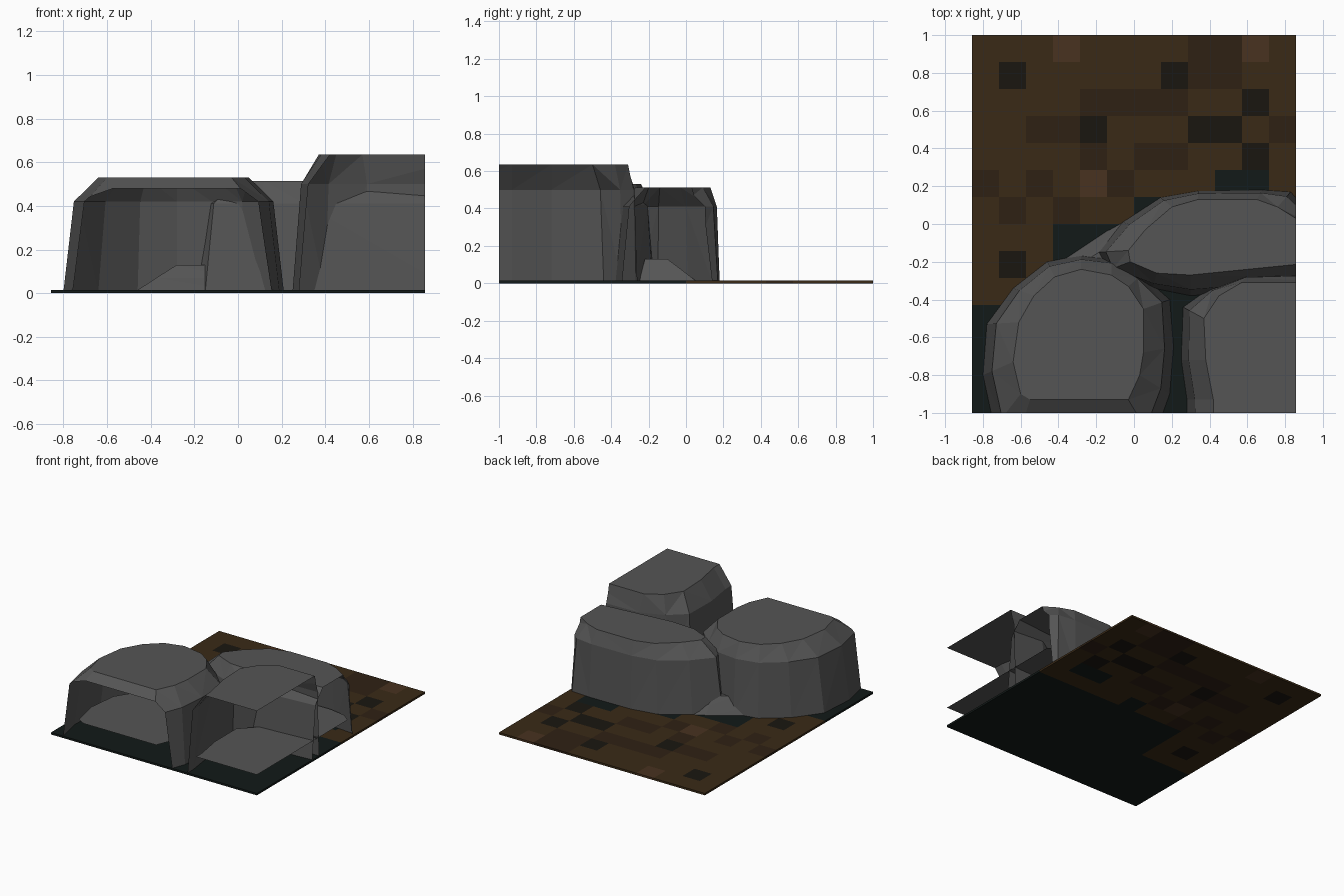
import bpy, bmesh
from mathutils import Vector

if "Cube" in bpy.data.objects:
    bpy.data.objects.remove(bpy.data.objects["Cube"])

HX, HY, SLAB = 0.857, 1.0, 0.015


def material(name, rgb):
    m = bpy.data.materials.new(name)
    m.diffuse_color = (*rgb, 1)
    m.use_nodes = True
    m.node_tree.nodes["Principled BSDF"].inputs["Base Color"].default_value = m.diffuse_color
    return m


ROCK = material("dark_stone", (0.09, 0.09, 0.09))
SOIL = [material("soil_brown", (0.042, 0.023, 0.008)),
        material("soil_mid", (0.028, 0.015, 0.007)),
        material("soil_dark", (0.010, 0.008, 0.005)),
        material("soil_damp", (0.006, 0.010, 0.009)),
        material("soil_light", (0.065, 0.032, 0.014))]


def finish(name, bm, mats):
    mesh = bpy.data.meshes.new(name)
    bm.to_mesh(mesh)
    bm.free()
    for m in mats:
        mesh.materials.append(m)
    ob = bpy.data.objects.new(name, mesh)
    bpy.context.collection.objects.link(ob)
    return ob


def clip(bm):
    # The tile border cuts the boulders open at the front and right
    for co, no in (((0, -HY, 0), (0, -1, 0)), ((HX, 0, 0), (1, 0, 0))):
        geom = bm.verts[:] + bm.edges[:] + bm.faces[:]
        bmesh.ops.bisect_plane(bm, geom=geom, plane_co=co, plane_no=no, clear_outer=True)


def boulder(name, base, top, mid_z, top_z, mid_t=0.3, floor_t=None):
    """Loft base outline -> shoulder -> flat top, with an inner floor."""
    def ring(bm, t, z):
        return [bm.verts.new(Vector((*b, z)).lerp(Vector((*c, z)), t))
                for b, c in zip(base, top)]
    bm = bmesh.new()
    rings = [ring(bm, 0, SLAB * 0.5), ring(bm, mid_t, mid_z), ring(bm, 1, top_z)]
    n = len(base)
    for lo, hi in zip(rings, rings[1:]):
        for i in range(n):
            j = (i + 1) % n
            bm.faces.new((lo[i], lo[j], hi[j], hi[i]))
    bm.faces.new(rings[-1])
    if floor_t is not None:
        bm.faces.new(ring(bm, floor_t, 0.155))
    bmesh.ops.triangulate(bm, faces=bm.faces[:])
    bmesh.ops.recalc_face_normals(bm, faces=bm.faces[:])
    clip(bm)
    return finish(name, bm, [ROCK])


# Left boulder
boulder("left_boulder",
        [(0.10, -1.15), (0.19, -0.90), (0.21, -0.65), (0.19, -0.40), (0.04, -0.27),
         (-0.12, -0.18), (-0.28, -0.165), (-0.46, -0.20), (-0.64, -0.34),
         (-0.78, -0.53), (-0.80, -0.80), (-0.74, -1.08), (-0.62, -1.15)],
        [(-0.03, -0.93), (0.03, -0.80), (0.05, -0.68), (0.05, -0.45), (-0.03, -0.33),
         (-0.12, -0.27), (-0.28, -0.24), (-0.42, -0.28), (-0.53, -0.38),
         (-0.61, -0.52), (-0.64, -0.73), (-0.60, -0.90), (-0.55, -0.93)],
        0.42, 0.53, floor_t=0.65)

# Right boulder, the tallest
boulder("right_boulder",
        [(1.10, -1.25), (0.28, -1.25), (0.28, -0.93), (0.25, -0.72), (0.26, -0.44),
         (0.40, -0.34), (0.60, -0.27), (1.10, -0.25)],
        [(1.10, -1.25), (0.43, -1.25), (0.42, -0.93), (0.38, -0.72), (0.37, -0.50),
         (0.45, -0.38), (0.57, -0.31), (1.10, -0.31)],
        0.50, 0.635, floor_t=0.5)

# Rear boulder
boulder("rear_boulder",
        [(1.00, -0.33), (0.30, -0.38), (0.10, -0.34), (-0.15, -0.25), (-0.20, -0.15),
         (-0.06, 0.01), (0.14, 0.14), (0.34, 0.175), (0.68, 0.18), (0.83, 0.17), (1.00, -0.02)],
        [(1.00, -0.20), (0.30, -0.27), (0.12, -0.26), (-0.02, -0.20), (-0.03, -0.14),
         (0.06, -0.03), (0.20, 0.09), (0.34, 0.13), (0.65, 0.13), (0.76, 0.09), (1.00, -0.06)],
        0.41, 0.513, floor_t=0.5)

# Low wedge of stone between the left and rear boulders
boulder("filler_stone",
        [(-0.47, -0.25), (0.00, -0.25), (0.02, 0.06), (-0.14, -0.03)],
        [(-0.28, -0.21), (-0.05, -0.22), (-0.04, -0.10), (-0.14, -0.12)],
        0.07, 0.13, mid_t=0.5)

# Soil slab: a grid of square tiles with patches, extruded down
COLS, ROWS = 12, 14
DARK = {(1, 1), (7, 1), (10, 2), (4, 3), (8, 3), (10, 4), (9, 3), (1, 8)}
MID = {(2, 3), (3, 3), (5, 2), (6, 2), (7, 2), (4, 2), (8, 1), (9, 1), (11, 3), (1, 6),
       (3, 6), (4, 4), (6, 4), (7, 4), (2, 5), (0, 5), (8, 0), (9, 0), (4, 7), (5, 5), (3, 7)}
LIGHT = {(3, 0), (4, 5), (10, 0)}
DAMP = {(9, 5), (10, 5), (6, 6), (4, 7), (5, 7)}
bm = bmesh.new()
bmesh.ops.create_grid(bm, x_segments=COLS, y_segments=ROWS, size=1)
bmesh.ops.scale(bm, vec=(HX, HY, 1), verts=bm.verts)
bmesh.ops.translate(bm, vec=(0, 0, SLAB), verts=bm.verts)
for f in bm.faces:
    c = f.calc_center_median()
    cell = (int((c.x + HX) / (2 * HX) * COLS), int((HY - c.y) / (2 * HY) * ROWS))
    if cell in DAMP or cell[1] >= 10 or (cell[1] >= 7 and cell[0] >= 3):
        f.material_index = 3
    elif cell in DARK:
        f.material_index = 2
    elif cell in LIGHT:
        f.material_index = 4
    elif cell in MID:
        f.material_index = 1
top_faces = bm.faces[:]
low = bmesh.ops.extrude_face_region(bm, geom=top_faces, use_keep_orig=True)
bmesh.ops.translate(bm, vec=(0, 0, -SLAB),
                    verts=[v for v in low["geom"] if isinstance(v, bmesh.types.BMVert)])
bmesh.ops.recalc_face_normals(bm, faces=bm.faces[:])
finish("soil_slab", bm, SOIL)
